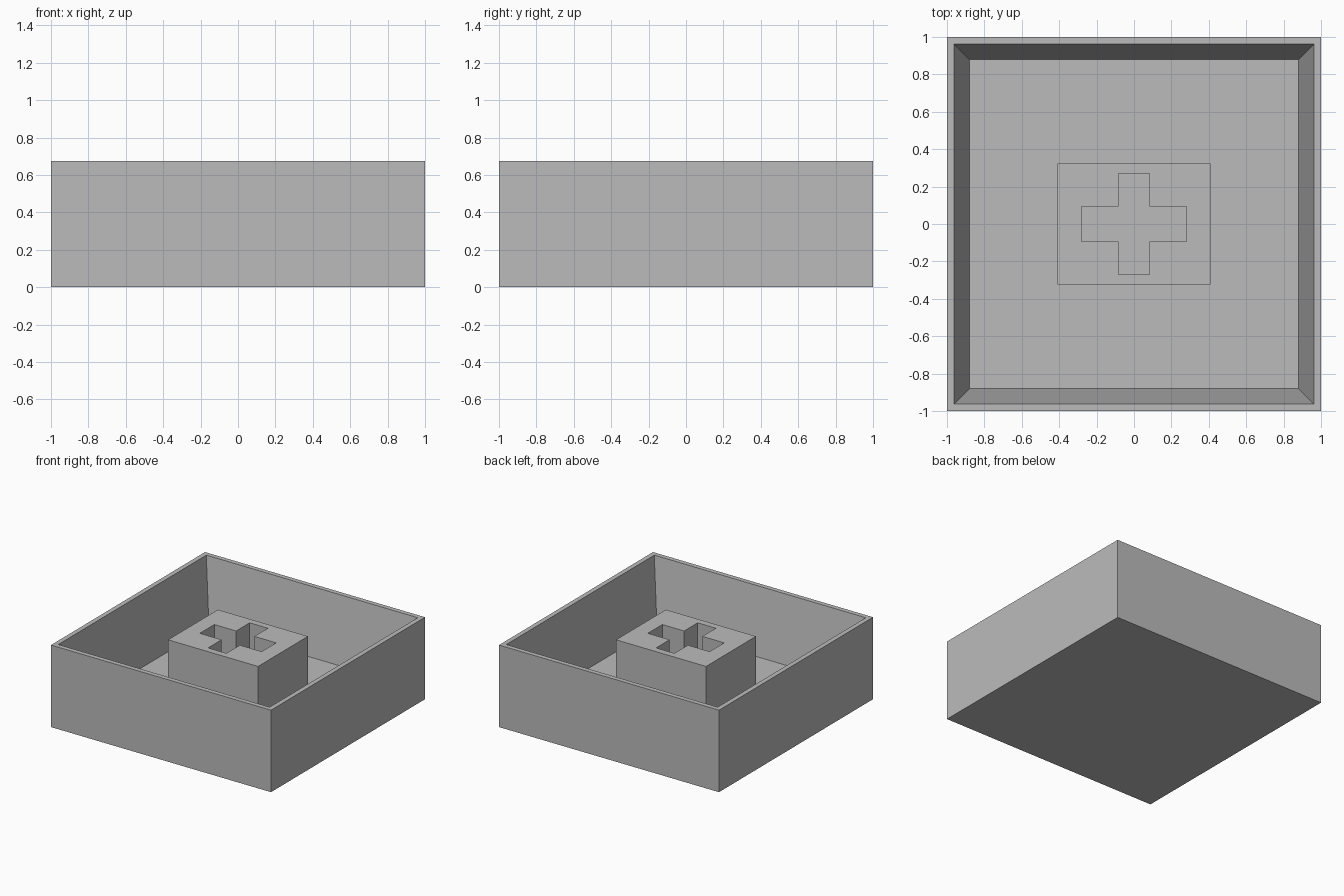
import bpy
import bmesh

HEIGHT, FLOOR, STEM_TOP = 0.674, 0.135, 0.617
RIM, FLOOR_HALF = 0.945, 0.866

cube = bpy.data.objects.get("Cube")
if cube:
    bpy.data.objects.remove(cube, do_unlink=True)

grey = bpy.data.materials.new("matte grey")
grey.use_nodes = True
colour = (0.5, 0.5, 0.5, 1)
grey.diffuse_color = colour
grey.node_tree.nodes["Principled BSDF"].inputs["Base Color"].default_value = colour


def add_object(name, data):
    obj = bpy.data.objects.new(name, data)
    data.materials.append(grey)
    bpy.context.collection.objects.link(obj)
    return obj


def quarter_mirror(points):
    """Mirror a corner outline through both axes into a closed loop."""
    half = points + [(-x, y) for x, y in reversed(points)]
    return half + [(-x, -y) for x, y in half]


# Open tray: rim inset from the top of a box, then a tapered cavity
bm = bmesh.new()
bmesh.ops.create_cube(bm, size=2)
for v in bm.verts:
    v.co.z = HEIGHT if v.co.z > 0 else 0
top = max(bm.faces, key=lambda f: f.calc_center_median().z)
bmesh.ops.inset_region(bm, faces=[top], thickness=1 - RIM)
cavity = bmesh.ops.extrude_face_region(bm, geom=[top])["geom"]
for v in (g for g in cavity if isinstance(g, bmesh.types.BMVert)):
    v.co.x *= FLOOR_HALF / RIM
    v.co.y *= FLOOR_HALF / RIM
    v.co.z = FLOOR
if top.is_valid:
    bmesh.ops.delete(bm, geom=[top], context="FACES_ONLY")
bmesh.ops.recalc_face_normals(bm, faces=bm.faces)
tray_mesh = bpy.data.meshes.new("tray")
bm.to_mesh(tray_mesh)
bm.free()
add_object("tray", tray_mesh)

# Central block with a cross-shaped socket, extruded from its outline
block = quarter_mirror([(0.409, 0.324)])
cross = quarter_mirror([(0.281, 0.094), (0.083, 0.094), (0.083, 0.27)])
curve = bpy.data.curves.new("socket block outline", "CURVE")
curve.dimensions = "2D"
curve.fill_mode = "BOTH"
bottom = FLOOR - 0.02
curve.extrude = (STEM_TOP - bottom) / 2
for outline in (block, cross):
    spline = curve.splines.new("POLY")
    spline.points.add(len(outline) - 1)
    for point, (x, y) in zip(spline.points, outline):
        point.co = (x, y, 0, 1)
    spline.use_cyclic_u = True
    spline.use_smooth = False
stem = add_object("socket_block", curve)
stem.location.z = (STEM_TOP + bottom) / 2

# Turn the outline into a clean flat-shaded mesh
bpy.ops.object.select_all(action="DESELECT")
stem.select_set(True)
bpy.context.view_layer.objects.active = stem
bpy.ops.object.convert(target="MESH")
bm = bmesh.new()
bm.from_mesh(stem.data)
bmesh.ops.remove_doubles(bm, verts=bm.verts, dist=0.0005)
bmesh.ops.recalc_face_normals(bm, faces=bm.faces)
bm.to_mesh(stem.data)
bm.free()
